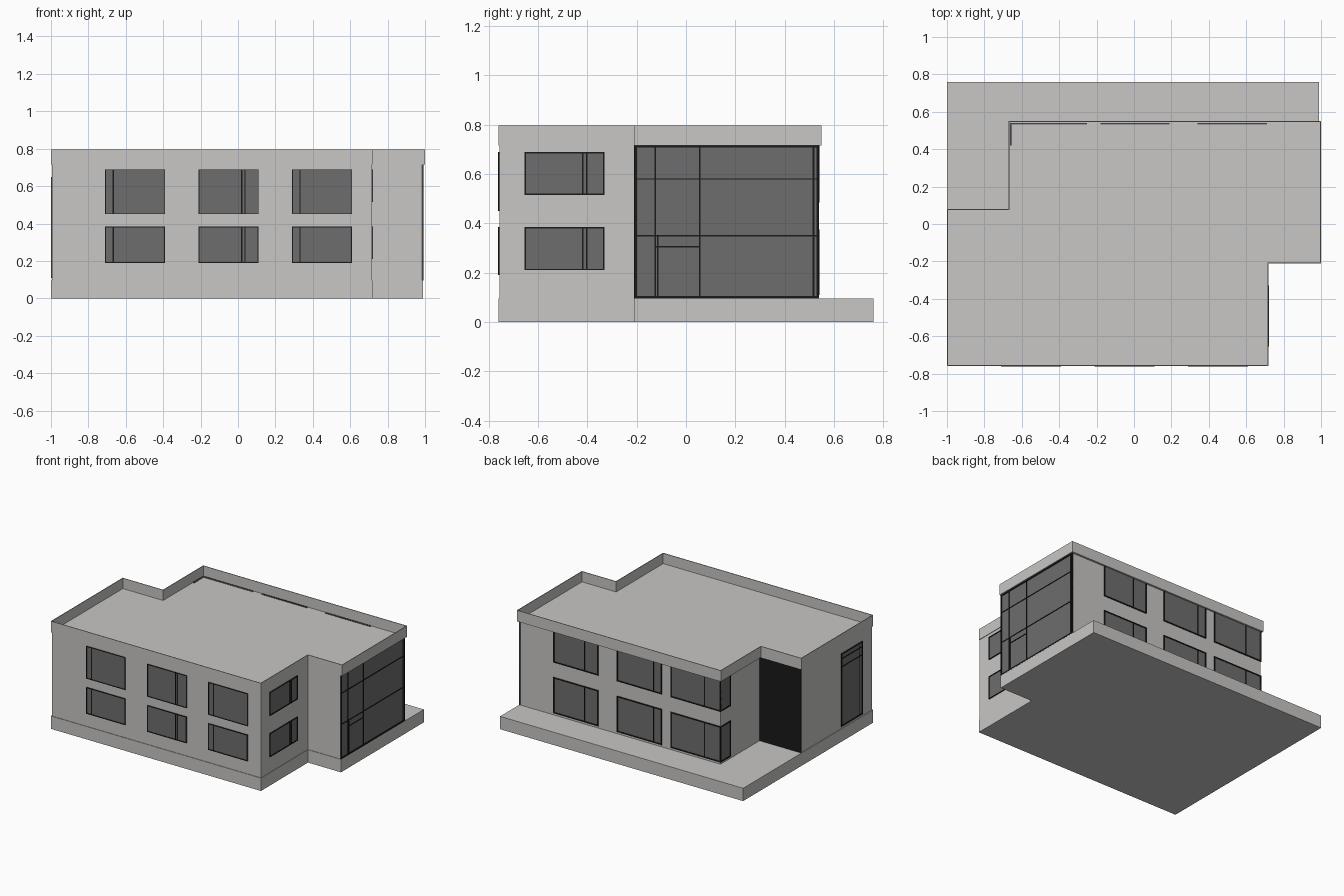
import bpy, bmesh

if "Cube" in bpy.data.objects:
    bpy.data.objects.remove(bpy.data.objects["Cube"])


def material(name, c):
    m = bpy.data.materials.new(name)
    m.diffuse_color = (*c, 1)
    m.use_nodes = True
    m.node_tree.nodes["Principled BSDF"].inputs["Base Color"].default_value = m.diffuse_color
    return m


WALL = material("pale_plaster", (0.58, 0.57, 0.56))
GLASS = material("grey_glass", (0.155, 0.155, 0.155))
FRAME = material("black_frame", (0.01, 0.01, 0.01))


def add_object(name, bm, mats):
    me = bpy.data.meshes.new(name)
    bm.to_mesh(me)
    bm.free()
    for m in mats:
        me.materials.append(m)
    ob = bpy.data.objects.new(name, me)
    bpy.context.collection.objects.link(ob)
    return ob


def prism(name, outline, z0, z1, open_top=False):
    """Extrude a counter-clockwise outline between two heights."""
    bm = bmesh.new()
    lo = [bm.verts.new((x, y, z0)) for x, y in outline]
    hi = [bm.verts.new((x, y, z1)) for x, y in outline]
    bm.faces.new(lo[::-1])
    if not open_top:
        bm.faces.new(hi)
    n = len(outline)
    for i in range(n):
        j = (i + 1) % n
        bm.faces.new((lo[i], lo[j], hi[j], hi[i]))
    return add_object(name, bm, [WALL])


def add_box(bm, lo, hi, mat):
    vs = bmesh.ops.create_cube(bm, size=1)["verts"]
    for v in vs:
        v.co = [(a + b) / 2 + c * (b - a) for a, b, c in zip(lo, hi, v.co)]
    for f in {f for v in vs for f in v.link_faces}:
        f.material_index = mat


def window(name, side, plane, u0, u1, z0, z1, vbars=(), hbars=(), w=0.008, extra=()):
    """Framed glass on a wall; side is an axis with the sign of its outward normal."""
    bm = bmesh.new()
    sign = 1 if side[0] == "+" else -1

    def plate(a, b, c, d, depth, mat):
        p, q = sorted((plane - sign * 0.004, plane + sign * depth))
        if side[1] == "x":
            add_box(bm, (p, a, c), (q, b, d), mat)
        else:
            add_box(bm, (a, p, c), (b, q, d), mat)

    plate(u0, u1, z0, z1, 0.002, 0)
    for a, b in ((u0, u0 + w), (u1 - w, u1)):
        plate(a, b, z0, z1, 0.006, 1)
    for c, d in ((z0, z0 + w), (z1 - w, z1)):
        plate(u0, u1, c, d, 0.006, 1)
    for u in vbars:
        plate(u - 0.003, u + 0.003, z0, z1, 0.005, 1)
    for z in hbars:
        plate(u0, u1, z - 0.003, z + 0.003, 0.005, 1)
    for a, b, c, d in extra:
        plate(a, b, c, d, 0.005, 1)
    return add_object(name, bm, [GLASS, FRAME])


# Ground slab with a cut front corner
prism("base_slab", [(-1, -0.76), (0.72, -0.76), (0.72, -0.21), (0.99, -0.21),
                    (0.99, 0.76), (-1, 0.76)], 0, 0.095)

# Main walls
prism("walls", [(-0.995, -0.756), (0.716, -0.756), (0.716, -0.206), (0.985, -0.206),
                (0.985, 0.535), (-0.657, 0.535), (-0.657, 0.075), (-0.995, 0.075)],
      0.09, 0.718)

# Flat roof with thin upstanding parapet
roof = prism("roof_parapet", [(-1, -0.76), (0.72, -0.76), (0.72, -0.21), (1, -0.21),
                              (1, 0.55), (-0.67, 0.55), (-0.67, 0.08), (-1, 0.08)],
             0.715, 0.797, open_top=True)
mod = roof.modifiers.new("thickness", "SOLIDIFY")
mod.thickness = 0.005
mod.offset = -1
mod.use_even_offset = True

# Front windows, two storeys
for i, (x, bars) in enumerate(((-0.71, (-0.667,)), (-0.21, (0.02, 0.038)), (0.29, (0.332,)))):
    window(f"front_lower_window_{i}", "-y", -0.756, x, x + 0.32, 0.19, 0.385, bars, w=0.005)
    window(f"front_upper_window_{i}", "-y", -0.756, x, x + 0.32, 0.45, 0.69, bars, w=0.004)

# Windows on the recessed right wall
for name, z0, z1 in (("lower", 0.21, 0.385), ("upper", 0.515, 0.69)):
    window(f"right_{name}_window", "+x", 0.716, -0.655, -0.33, z0, z1, (-0.418, -0.402), w=0.006)

# Large glazed entrance wall on the right
window("entrance_glazing", "+x", 0.985, -0.21, 0.54, 0.095, 0.718,
       (-0.125, 0.055), (0.58, 0.35), w=0.011,
       extra=((-0.125, 0.055, 0.302, 0.308), (-0.118, -0.112, 0.095, 0.35),
              (0.512, 0.522, 0.095, 0.718)))

# Back windows and their return around the corner
for name, z0, z1 in (("lower", 0.11, 0.375), ("upper", 0.485, 0.724)):
    for i, (x0, x1, bar) in enumerate(((0.34, 0.71, 0.455), (-0.18, 0.19, -0.11),
                                       (-0.663, -0.25, -0.53))):
        window(f"back_{name}_window_{i}", "+y", 0.535, x0, x1, z0, z1, (bar,))
    window(f"corner_{name}_window", "-x", -0.657, 0.42, 0.541, z0, z1)

# Tall window on the left wall
window("left_tall_window", "-x", -0.995, -0.64, -0.39, 0.11, 0.65, (-0.60,), (0.61, 0.55))

# Black panel filling the back recess
bm = bmesh.new()
add_box(bm, (-0.995, 0.072, 0.095), (-0.657, 0.079, 0.716), 0)
add_object("recess_panel", bm, [FRAME])
